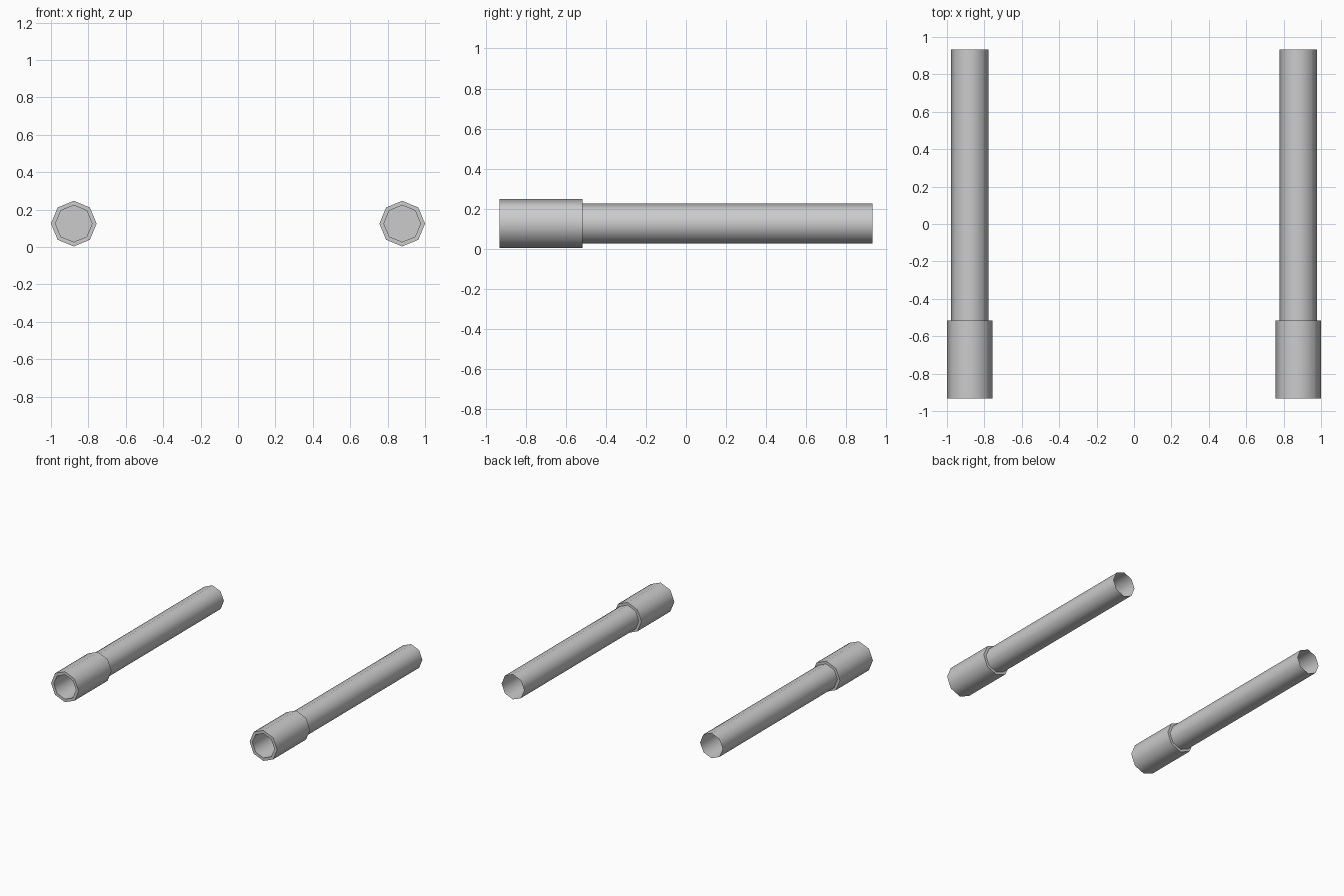
import bpy, bmesh, math

if "Cube" in bpy.data.objects:
    bpy.data.objects.remove(bpy.data.objects["Cube"])

SIDES = 8
CX, CZ = 0.878, 0.125
BACK, STEP, FRONT = 0.933, -0.517, -0.933


def lathe(name, profile, cap_end=False):
    """Sweep (radius, y) points round the pipe axis, mirrored to both sides."""
    bm = bmesh.new()
    rings = []
    for r, y in profile:
        rings.append([bm.verts.new((CX + r * math.cos(2 * math.pi * i / SIDES), y,
                                    CZ + r * math.sin(2 * math.pi * i / SIDES)))
                      for i in range(SIDES)])
    for a, b in zip(rings, rings[1:]):
        for i in range(SIDES):
            j = (i + 1) % SIDES
            bm.faces.new((a[i], a[j], b[j], b[i]))
    if cap_end:
        bm.faces.new(rings[-1])
    mesh = bpy.data.meshes.new(name)
    bm.to_mesh(mesh)
    bm.free()
    obj = bpy.data.objects.new(name, mesh)
    bpy.context.collection.objects.link(obj)
    obj.modifiers.new("both_sides", 'MIRROR').use_mirror_merge = False
    bpy.ops.object.select_all(action='DESELECT')
    obj.select_set(True)
    bpy.context.view_layer.objects.active = obj
    bpy.ops.object.shade_smooth_by_angle(angle=math.radians(50))
    return obj


# Long thin pipes, open at the back
lathe("pipe", [(0.1, STEP), (0.1, BACK)])

# Thicker front sleeves with a deep bore closed at the step
lathe("front_sleeve",
      [(0.1, STEP), (0.122, STEP), (0.122, FRONT), (0.098, FRONT), (0.098, STEP)][::1],
      cap_end=True)

# Consistent outward normals
for obj in bpy.context.collection.objects:
    bm = bmesh.new()
    bm.from_mesh(obj.data)
    for f in bm.faces:
        f.normal_update()
    # the outermost wall must face away from the pipe axis
    outer = max(bm.faces, key=lambda f: (f.calc_center_median().x, f.calc_area()))
    if outer.normal.x < 0:
        bmesh.ops.reverse_faces(bm, faces=bm.faces[:])
    bm.to_mesh(obj.data)
    bm.free()
